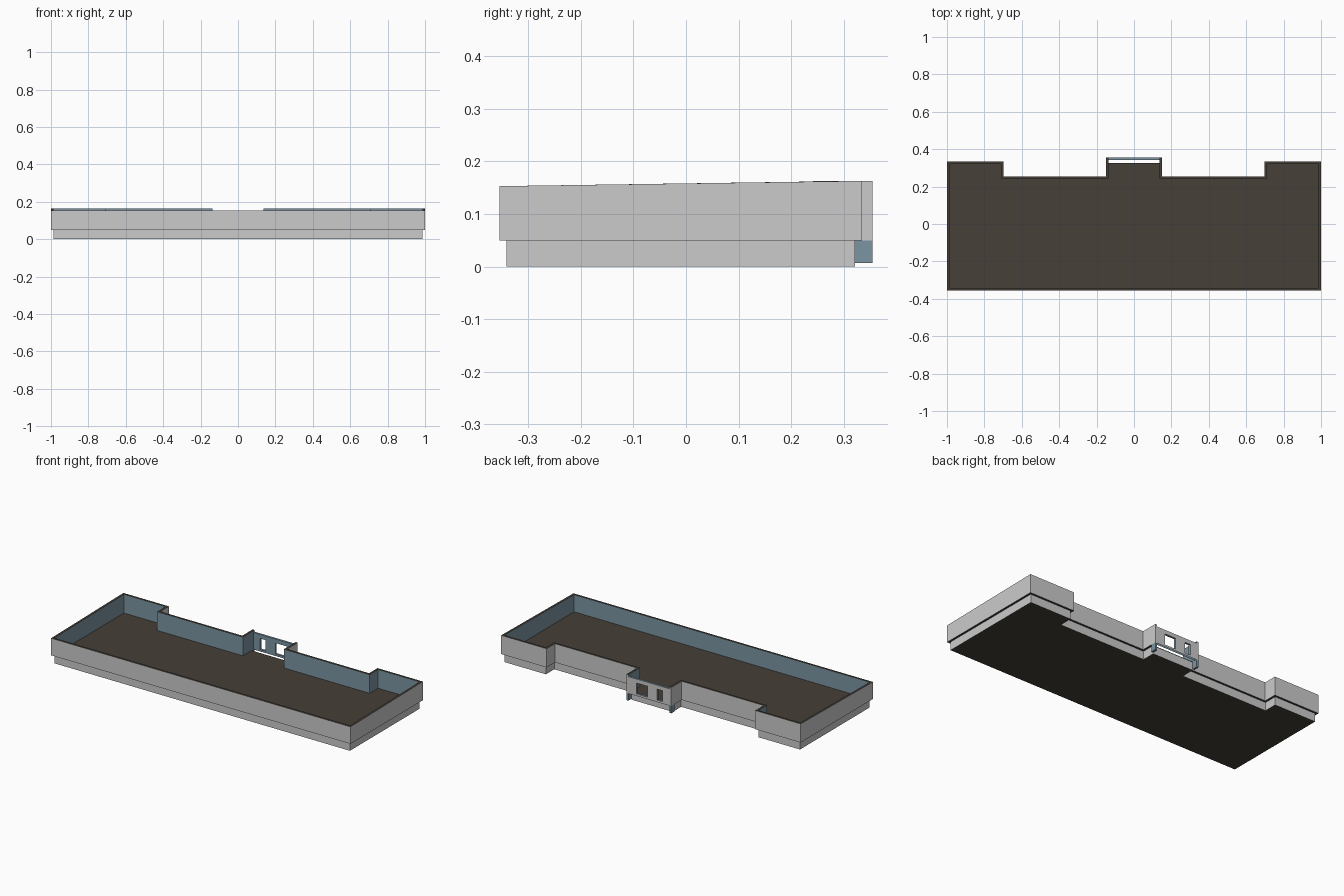
import bpy

if "Cube" in bpy.data.objects:
    bpy.data.objects.remove(bpy.data.objects["Cube"])

WALL_Z = 0.05
THICK = 0.013


def material(name, rgb):
    mat = bpy.data.materials.new(name)
    mat.diffuse_color = (*rgb, 1)
    mat.use_nodes = True
    mat.node_tree.nodes["Principled BSDF"].inputs["Base Color"].default_value = mat.diffuse_color
    return mat


TEAL = material("inner_teal", (0.20, 0.30, 0.36))
DARK = material("dark_brown", (0.061, 0.050, 0.039))


def make(name, verts, faces, mat=None):
    mesh = bpy.data.meshes.new(name)
    mesh.from_pydata(verts, [], faces)
    mesh.update()
    if mat:
        mesh.materials.append(mat)
    obj = bpy.data.objects.new(name, mesh)
    bpy.context.collection.objects.link(obj)
    return obj


def roof_z(y):
    # wall top rises gently towards the back
    return min(0.163, 0.153 + 0.0105 * (y + 0.355) / 0.65)


def outline(inset, bay_y):
    # right half of the plan from front to back, then mirrored (counter-clockwise)
    i = inset
    half = [(1 - i, -0.355 + i), (1 - i, 0.335 - i), (0.697 + i, 0.335 - i),
            (0.697 + i, 0.255 - i), (0.15 - i, 0.255 - i), (0.15 - i, bay_y)]
    return half + [(-x, y) for x, y in reversed(half)]


def strip(name, lower, upper, closed, flip=False, mat=None):
    # band of quads between two matching loops, optionally open at the bay
    n = len(lower)
    faces = [(k, (k + 1) % n, n + (k + 1) % n, n + k) for k in range(n)
             if closed or k != 5]
    if flip:
        faces = [f[::-1] for f in faces]
    return make(name, lower + upper, faces, mat)


def at(pts, height):
    return [(x, y, height(y)) for x, y in pts]


def flat(z):
    return lambda y: z


def box(name, x0, x1, y0, y1, z0, z1, mat):
    verts = [(x, y, z) for x in (x0, x1) for y in (y0, y1) for z in (z0, z1)]
    faces = [(0, 1, 3, 2), (4, 6, 7, 5), (0, 4, 5, 1),
             (2, 3, 7, 6), (0, 2, 6, 4), (1, 5, 7, 3)]
    return make(name, verts, faces, mat)


# plinth with its dark underside
plinth = outline(THICK, 0.322)
strip("plinth_wall", at(plinth, flat(0)), at(plinth, flat(WALL_Z)), True)
make("plinth_base", at(plinth, flat(0)), [tuple(reversed(range(12)))], DARK)

# dark floor, also the overhang between plinth and upper wall
make("floor", at(outline(0, 0.325), flat(WALL_Z)), [tuple(range(12))], DARK)

# upper wall: grey outside, teal inside, dark cap; open at the back bay
outer, inner = outline(0, 0.355), outline(THICK, 0.355)
strip("wall_outside", at(outer, flat(WALL_Z)), at(outer, roof_z), False)
strip("wall_inside", at(inner, flat(WALL_Z)), at(inner, roof_z), False, True, TEAL)
strip("wall_cap", at(outer, roof_z), at(inner, roof_z), False, False, DARK)

# back bay facade: grid of panels with two openings left out
xs = [0.15, 0.137, 0.083, 0.01, -0.055, -0.093, -0.137, -0.15]
zs = [WALL_Z, 0.062, 0.128, 0.152, 0.163]


def facade(name, y, columns, flip, mat=None):
    verts = [(x, y, z) for z in zs for x in xs]
    faces = []
    for r in range(4):
        for c in columns:
            opening = r == 1 and c in (2, 4)
            lowered = r == 3 and 0 < c < 6
            if not (opening or lowered):
                a = r * 8 + c
                quad = (a, a + 1, a + 9, a + 8)
                faces.append(quad[::-1] if flip else quad)
    return make(name, verts, faces, mat)


Y0, Y1 = 0.355 - THICK, 0.355
facade("bay_facade_outside", Y1, range(7), False)
facade("bay_facade_inside", Y0, range(1, 6), True, TEAL)

# teal top of the facade
make("bay_header", [(-0.137, Y0, 0.152), (0.137, Y0, 0.152),
                    (0.137, Y1, 0.152), (-0.137, Y1, 0.152)], [(0, 1, 2, 3)], TEAL)

# teal reveals around each opening
for c in (2, 4):
    ring = [(xs[c], zs[1]), (xs[c + 1], zs[1]), (xs[c + 1], zs[2]), (xs[c], zs[2])]
    strip("bay_reveal", [(x, Y0, z) for x, z in ring],
          [(x, Y1, z) for x, z in ring], True, True, TEAL)

# short legs carrying the bay corners
for s, side in ((1, "right"), (-1, "left")):
    a, b = sorted((s * 0.137, s * 0.15))
    box("bay_leg_" + side, a, b, 0.322, 0.355, 0.007, WALL_Z, TEAL)
